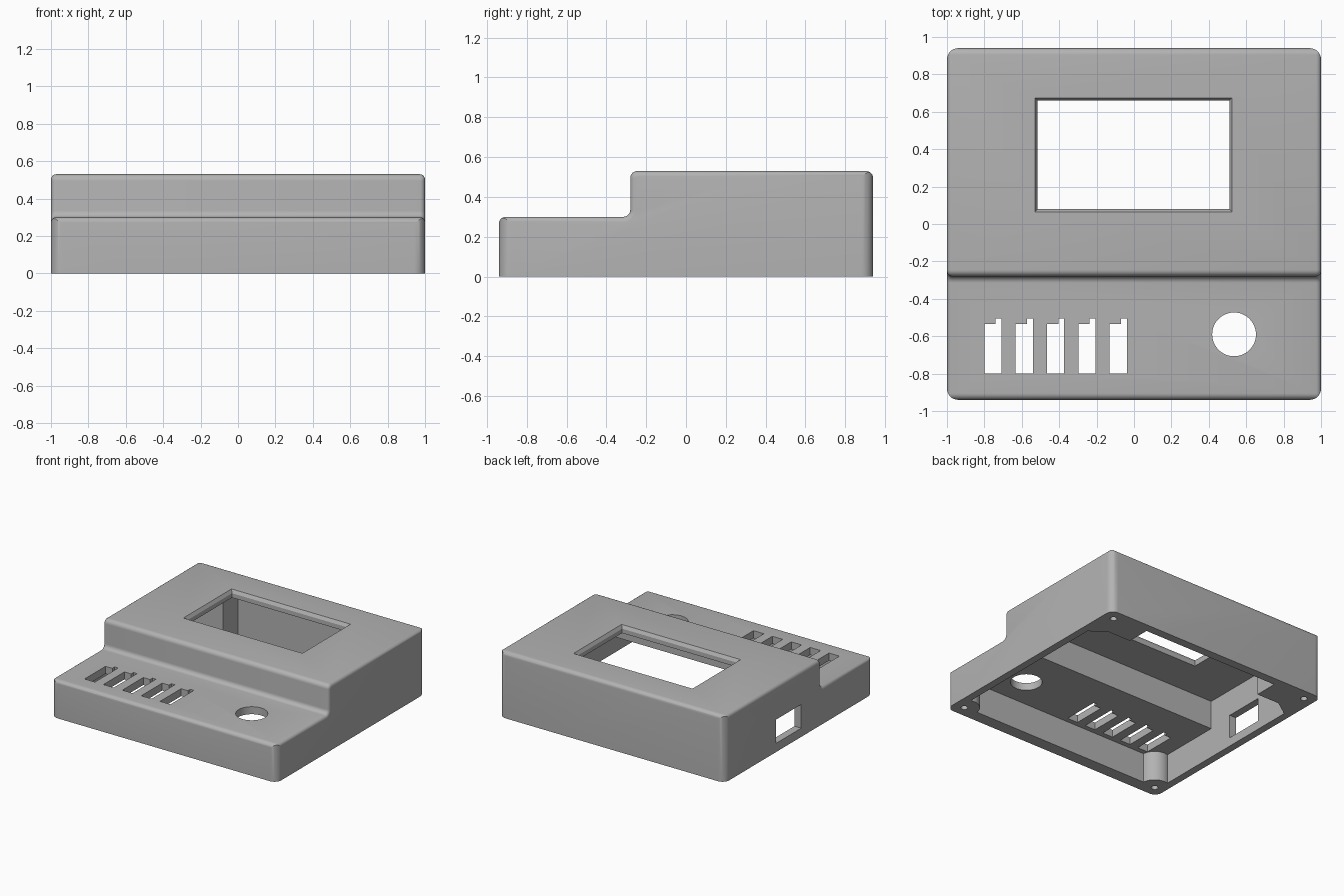
import bpy, bmesh, math
from mathutils import Vector

if "Cube" in bpy.data.objects:
    bpy.data.objects.remove(bpy.data.objects["Cube"])

grey = bpy.data.materials.new("light grey plastic")
grey.diffuse_color = (0.45, 0.45, 0.45, 1)
grey.use_nodes = True
grey.node_tree.nodes["Principled BSDF"].inputs["Base Color"].default_value = grey.diffuse_color


def prism(name, pts, a, b, axis="z"):
    """Extrude a closed 2D outline from a to b along z (xy points) or x (yz points)."""
    bm = bmesh.new()
    pos = (lambda p, h: (p[0], p[1], h)) if axis == "z" else (lambda p, h: (h, p[0], p[1]))
    lo = [bm.verts.new(pos(p, a)) for p in pts]
    hi = [bm.verts.new(pos(p, b)) for p in pts]
    bm.faces.new(lo)
    bm.faces.new(hi)
    for i in range(len(pts)):
        j = (i + 1) % len(pts)
        bm.faces.new((lo[i], lo[j], hi[j], hi[i]))
    bmesh.ops.recalc_face_normals(bm, faces=bm.faces)
    me = bpy.data.meshes.new(name)
    bm.to_mesh(me)
    bm.free()
    ob = bpy.data.objects.new(name, me)
    bpy.context.collection.objects.link(ob)
    me.materials.append(grey)
    return ob


def rounded(corners, seg=6):
    """Outline with corners (x, y, radius) replaced by arcs."""
    out = []
    n = len(corners)
    for i, (x, y, r) in enumerate(corners):
        p = Vector((x, y))
        if r == 0:
            out.append(p)
            continue
        u = (Vector(corners[i - 1][:2]) - p).normalized()
        v = (Vector(corners[(i + 1) % n][:2]) - p).normalized()
        c = p + (u + v) * r
        for k in range(seg + 1):
            t = k / seg * math.pi / 2
            out.append(c - v * r * math.cos(t) - u * r * math.sin(t))
    return out


def rect(x0, x1, y0, y1):
    return [(x0, y0), (x1, y0), (x1, y1), (x0, y1)]


def circle(x, y, r, n=32):
    return [(x + r * math.cos(2 * math.pi * i / n), y + r * math.sin(2 * math.pi * i / n)) for i in range(n)]


def boolean(target, tool, op="DIFFERENCE"):
    m = target.modifiers.new("cut", "BOOLEAN")
    m.operation, m.object, m.solver = op, tool, "EXACT"
    bpy.context.view_layer.objects.active = target
    bpy.ops.object.modifier_apply(modifier=m.name)
    bpy.data.objects.remove(tool)


# Stepped outer case, rounded in side profile
R = 0.035
profile = rounded([(-0.94, 0, 0), (-0.94, 0.30, R), (-0.28, 0.30, R),
                   (-0.28, 0.53, R), (0.94, 0.53, R), (0.94, 0, 0)])
case = prism("case", profile, -1, 1, "x")

# Rounded rims along both side outlines
bm = bmesh.new()
bm.from_mesh(case.data)
rim = [e for e in bm.edges if abs(e.verts[0].co.x - e.verts[1].co.x) < 1e-5
       and max(v.co.z for v in e.verts) > 0.001]
bmesh.ops.bevel(bm, geom=rim, offset=0.027, segments=4, profile=0.5, affect="EDGES", clamp_overlap=False)
bmesh.ops.recalc_face_normals(bm, faces=bm.faces)
bm.to_mesh(case.data)
bm.free()

# Larger radius on the four upright corners
boolean(case, prism("corner_trim", rounded([(-1.0, -0.94, 0.06), (1.0, -0.94, 0.06),
                                            (1.0, 0.94, 0.06), (-1.0, 0.94, 0.06)], 8), -0.2, 0.8), "INTERSECT")

# Hollow inside, leaving the corner posts standing
cavity = prism("cavity", [(-0.84, -0.1), (-0.84, 0.24), (-0.24, 0.24), (-0.24, 0.47),
                          (0.87, 0.47), (0.87, -0.1)], -0.94, 0.94, "x")
for s in (-1, 1):
    boolean(cavity, prism("front_post", circle(s * 0.91, -0.85, 0.115), -0.2, 0.7))
    boolean(cavity, prism("back_post", [(s * 1.1, 0.59), (s * 0.94, 0.59), (s * 0.81, 0.68),
                                        (s * 0.61, 0.68), (s * 0.61, 1.0), (s * 1.1, 1.0)], -0.2, 0.7))
boolean(case, cavity)

# Screw holes in the posts
for sx in (-1, 1):
    for y in (-0.85, 0.85):
        boolean(case, prism("screw_hole", circle(sx * 0.91, y, 0.026, 20), -0.1, 0.2))

# Screen opening with a flared upper edge
boolean(case, prism("screen_opening", rect(-0.515, 0.51, 0.08, 0.66), 0.4, 0.6))
flare = prism("screen_flare", rect(-0.515, 0.51, 0.08, 0.66), 0.505, 0.535)
for v in flare.data.vertices:
    if v.co.z > 0.52:
        v.co.x += math.copysign(0.018, v.co.x)
        v.co.y += math.copysign(0.018, v.co.y - 0.37)
boolean(case, flare)

# Row of notched slots and the round opening on the lower deck
for i in range(5):
    x = -0.80 + 0.1675 * i
    boolean(case, prism("slot", [(x, -0.80), (x + 0.092, -0.80), (x + 0.092, -0.505), (x + 0.06, -0.505),
                                 (x + 0.06, -0.535), (x, -0.535)], 0.15, 0.4))
boolean(case, prism("round_opening", circle(0.535, -0.59, 0.117, 48), 0.15, 0.4))

# Connector opening in the left wall
boolean(case, prism("side_port", [(-0.03, 0.07), (0.29, 0.07), (0.29, 0.26), (-0.03, 0.26)], -1.1, -0.85, "x"))

# Smooth rounded edges, keep hard edges crisp
bpy.ops.object.select_all(action="DESELECT")
case.select_set(True)
bpy.context.view_layer.objects.active = case
bpy.ops.object.shade_smooth_by_angle(angle=math.radians(30))
